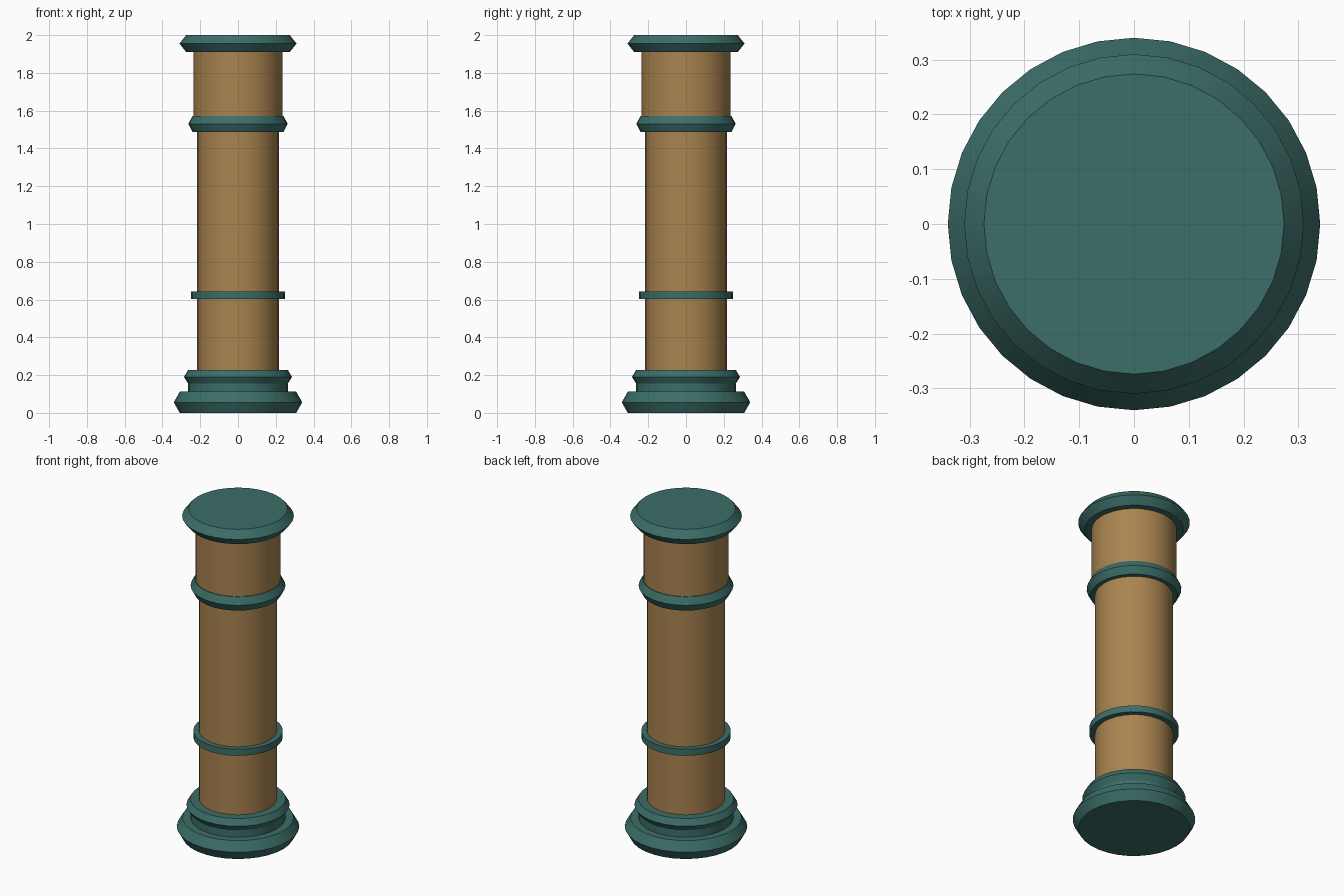
import bpy, bmesh, math

if "Cube" in bpy.data.objects:
    bpy.data.objects.remove(bpy.data.objects["Cube"])

SIDES = 32

def material(name, rgb):
    m = bpy.data.materials.new(name)
    m.diffuse_color = (*rgb, 1)
    m.use_nodes = True
    m.node_tree.nodes["Principled BSDF"].inputs["Base Color"].default_value = m.diffuse_color
    return m

teal = material("dark teal", (0.045, 0.155, 0.138))
wood = material("tan wood", (0.40, 0.23, 0.08))

def turned(name, profile, mat):
    """Closed solid turned around z from (radius, height) points, bottom to top."""
    bm = bmesh.new()
    rings = []
    for r, z in profile:
        rings.append([bm.verts.new((r * math.cos(math.tau * i / SIDES),
                                    r * math.sin(math.tau * i / SIDES), z))
                      for i in range(SIDES)])
    for a, b in zip(rings, rings[1:]):
        for i in range(SIDES):
            j = (i + 1) % SIDES
            bm.faces.new((a[i], a[j], b[j], b[i]))
    bm.faces.new(rings[0][::-1])
    bm.faces.new(rings[-1])
    mesh = bpy.data.meshes.new(name)
    bm.to_mesh(mesh)
    bm.free()
    mesh.materials.append(mat)
    ob = bpy.data.objects.new(name, mesh)
    bpy.context.collection.objects.link(ob)
    bpy.ops.object.select_all(action='DESELECT')
    ob.select_set(True)
    bpy.context.view_layer.objects.active = ob
    bpy.ops.object.shade_smooth_by_angle(angle=math.radians(30))
    return ob

def moulding(name, r_end, r_mid, z0, z1):
    """Ring with a pointed rim."""
    return turned(name, [(r_end, z0), (r_mid, (z0 + z1) / 2), (r_end, z1)], teal)

# Base: plinth, neck and upper ring
moulding("base_plinth", 0.308, 0.34, 0, 0.112)
turned("base_collar", [(0.264, 0.10), (0.264, 0.155), (0.286, 0.19), (0.264, 0.227)], teal)

# Shaft in two thicknesses
turned("lower_shaft", [(0.216, 0.2), (0.216, 1.52)], wood)
turned("upper_shaft", [(0.236, 1.54), (0.236, 1.94)], wood)

# Bands and cap
turned("middle_band", [(0.248, 0.603), (0.248, 0.643)], teal)
moulding("upper_band", 0.241, 0.263, 1.488, 1.572)
moulding("cap", 0.274, 0.31, 1.91, 2.0)
